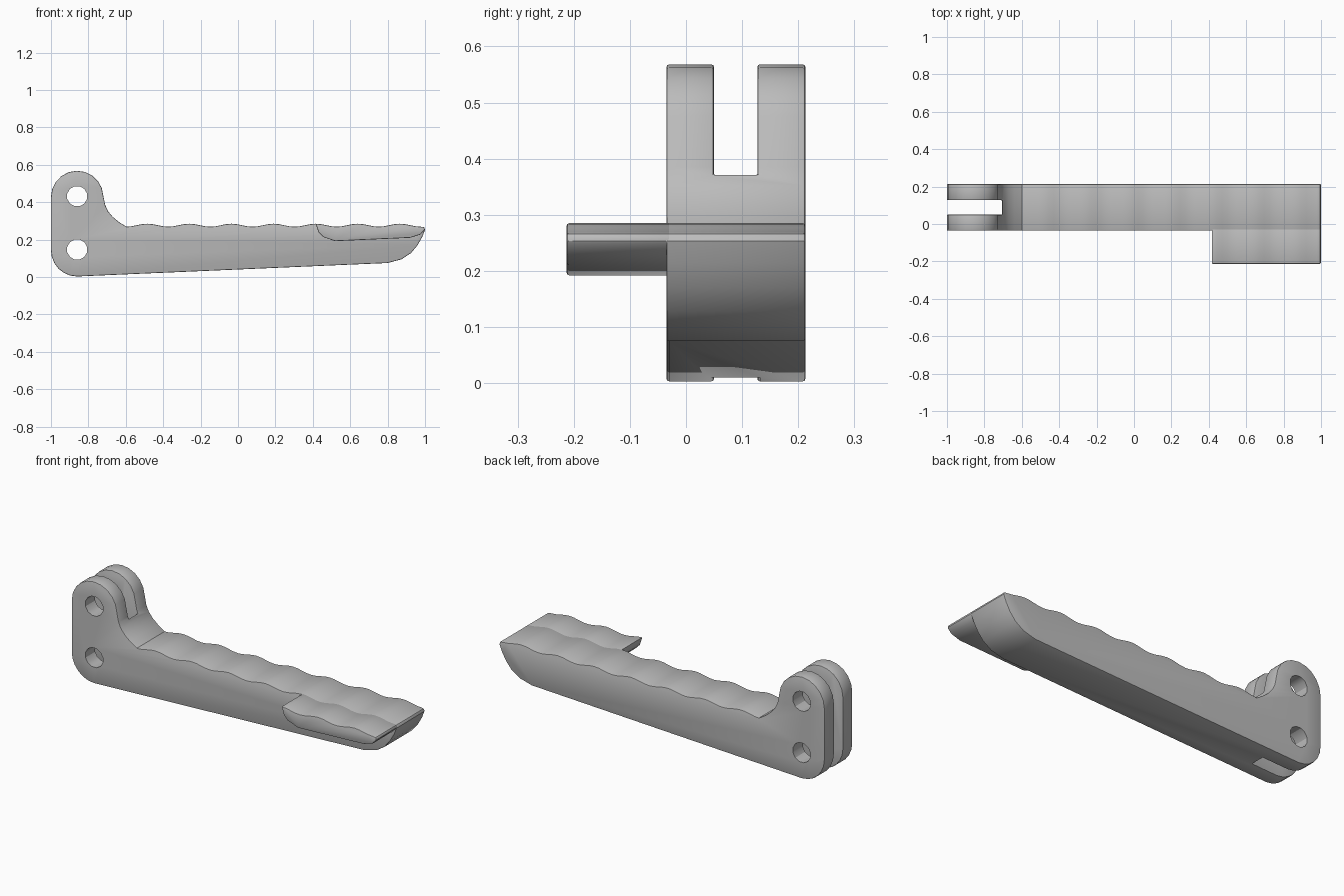
import bpy, bmesh, math

cube = bpy.data.objects.get("Cube")
if cube:
    bpy.data.objects.remove(cube, do_unlink=True)

grey = bpy.data.materials.new("plain_grey")
grey.use_nodes = True
colour = (0.5, 0.5, 0.5, 1)
grey.diffuse_color = colour
grey.node_tree.nodes["Principled BSDF"].inputs["Base Color"].default_value = colour

PERIOD = 0.225
FRONT, BACK = -0.035, 0.213


def extrude(name, outline, y0, y1):
    """Extrude an x-z outline from y0 to y1."""
    bm = bmesh.new()
    face = bm.faces.new([bm.verts.new((x, y0, z)) for x, z in outline])
    new = bmesh.ops.extrude_face_region(bm, geom=[face])["geom"]
    verts = [v for v in new if isinstance(v, bmesh.types.BMVert)]
    bmesh.ops.translate(bm, verts=verts, vec=(0, y1 - y0, 0))
    bmesh.ops.recalc_face_normals(bm, faces=bm.faces)
    mesh = bpy.data.meshes.new(name)
    bm.to_mesh(mesh)
    bm.free()
    mesh.materials.append(grey)
    obj = bpy.data.objects.new(name, mesh)
    bpy.context.collection.objects.link(obj)
    return obj


def arc(cx, cz, r, start, end, n):
    steps = [math.radians(start + (end - start) * i / n) for i in range(n + 1)]
    return [(cx + r * math.cos(a), cz + r * math.sin(a)) for a in steps]


def ridges(first, last):
    """Wavy tread, eight steps to a ridge, starting on a ridge top at x = 0.415."""
    return [(0.415 + i * PERIOD / 8,
             0.277 + 0.008 * math.cos(i * math.pi / 4)) for i in range(first, last + 1)]


def cut(obj, cutter):
    mod = obj.modifiers.new("cut", "BOOLEAN")
    mod.operation = "DIFFERENCE"
    mod.solver = "EXACT"
    mod.object = cutter
    cutter.hide_render = True
    cutter.hide_set(True)


def soften(obj):
    mod = obj.modifiers.new("edge_round", "BEVEL")
    mod.width = 0.005
    mod.segments = 2
    mod.limit_method = "ANGLE"
    mod.angle_limit = math.radians(60)


def smooth(obj):
    bpy.ops.object.select_all(action="DESELECT")
    obj.select_set(True)
    bpy.context.view_layer.objects.active = obj
    bpy.ops.object.convert(target="MESH")
    bpy.ops.object.shade_smooth_by_angle(angle=math.radians(30))


# Lever body: rounded mounting end, neck, ridged tread and upswept tip
outline = arc(-0.86, 0.143, 0.14, 270, 180, 6) + arc(-0.86, 0.428, 0.14, 180, 20, 9)
outline += [(-0.71, 0.385), (-0.695, 0.352), (-0.67, 0.322), (-0.64, 0.297)]
outline += ridges(-36, 20)
outline += [(0.995, 0.267), (1.0, 0.253), (0.985, 0.214), (0.96, 0.17),
            (0.925, 0.128), (0.875, 0.095), (0.8, 0.075)]
body = extrude("lever_body", outline, FRONT, BACK)

# Fork slot through the mounting end
slot = extrude("slot_cutter", [(-1.1, -0.1), (-0.705, -0.1), (-0.705, 0.7), (-1.1, 0.7)],
               0.05, 0.127)
cut(body, slot)
soften(body)

# Two pin holes
for label, z in (("lower", 0.147), ("upper", 0.432)):
    hole = extrude(label + "_hole_cutter", arc(-0.86, z, 0.055, 15, 345, 11), -0.1, 0.3)
    cut(body, hole)

# Side foot shelf sharing the tread
outline = ridges(0, 20)
outline += [(0.995, 0.267), (1.0, 0.253), (0.975, 0.227), (0.92, 0.21),
            (0.52, 0.192), (0.455, 0.214), (0.43, 0.24)]
shelf = extrude("side_shelf", outline, -0.213, FRONT + 0.01)
soften(shelf)

smooth(body)
smooth(shelf)
for obj in [o for o in bpy.data.objects if o.name.endswith("_cutter")]:
    bpy.data.objects.remove(obj, do_unlink=True)
